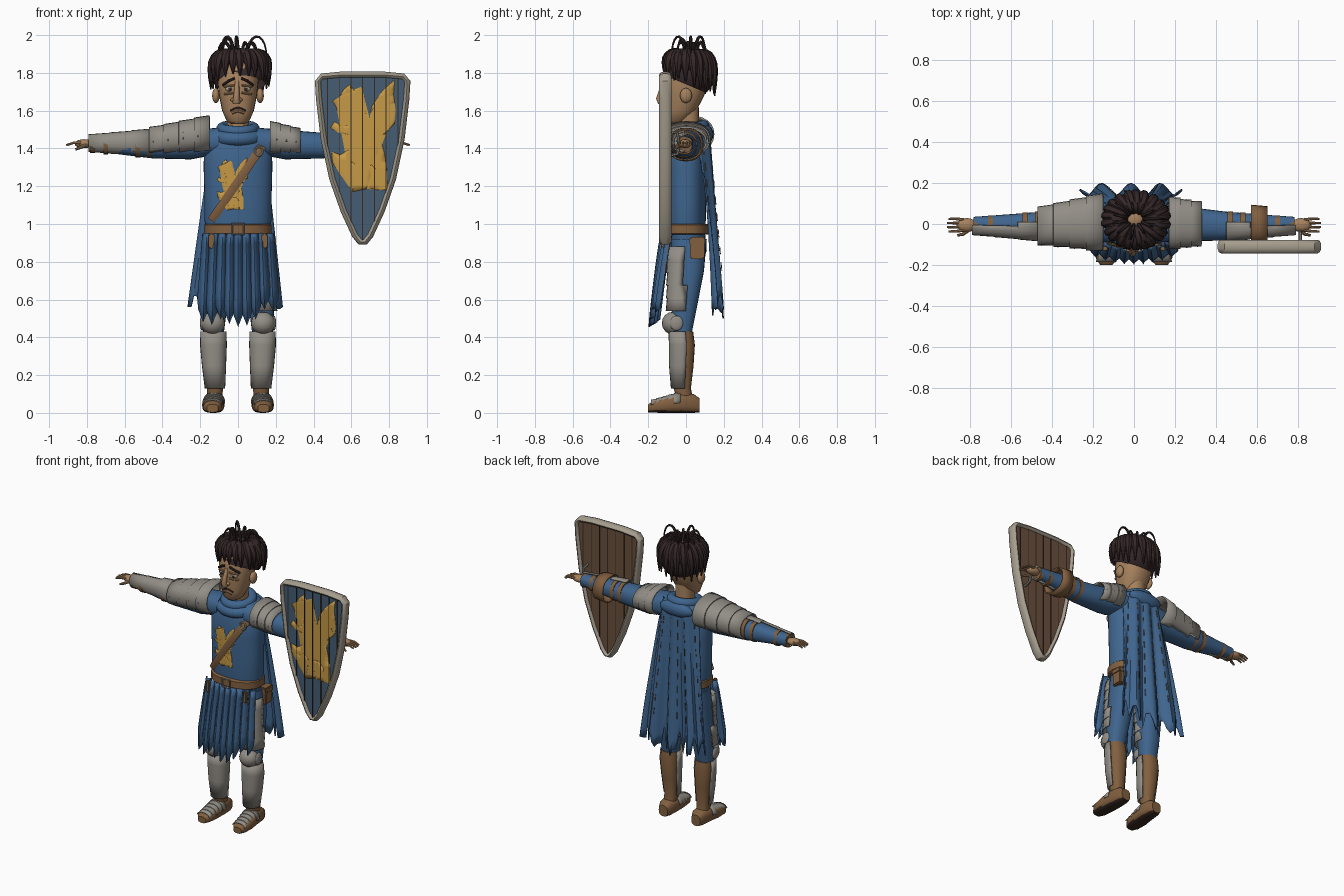
import bpy, bmesh, math, random
from mathutils import Vector, Matrix
from mathutils.bvhtree import BVHTree
from mathutils.geometry import interpolate_bezier

random.seed(4)
if "Cube" in bpy.data.objects:
    bpy.data.objects.remove(bpy.data.objects["Cube"], do_unlink=True)


def material(name, *rgb):
    m = bpy.data.materials.new(name)
    m.use_nodes = True
    m.diffuse_color = (*rgb, 1)
    m.node_tree.nodes["Principled BSDF"].inputs["Base Color"].default_value = (*rgb, 1)
    return m


BLUE = material("cloth blue", .05, .13, .27)
FIELD = material("shield blue", .06, .11, .17)
STEEL = material("worn steel", .29, .27, .24)
LEATHER = material("brown leather", .22, .115, .05)
WOOD = material("plank brown", .14, .08, .045)
GOLD = material("emblem gold", .56, .32, .06)
SKIN = material("skin", .38, .22, .11)
HAIR = material("dark hair", .035, .02, .021)
SOLE = material("dark sole", .04, .022, .015)
RIM = material("pale rim", .38, .34, .27)


def make(name, bm, mats, rule=None, solid=0):
    """Turn a bmesh into an object; rule picks a material slot per face."""
    bmesh.ops.recalc_face_normals(bm, faces=bm.faces)
    for f in bm.faces:
        f.material_index = int(rule(f.calc_center_median(), f.normal)) if rule else 0
    me = bpy.data.meshes.new(name)
    bm.to_mesh(me)
    for m in mats:
        me.materials.append(m)
    ob = bpy.data.objects.new(name, me)
    bpy.context.collection.objects.link(ob)
    if solid:
        mod = ob.modifiers.new("thickness", "SOLIDIFY")
        mod.thickness, mod.offset = solid, 0
    return ob


def skin_rings(bm, rings, closed=False, cap=True):
    n = len(rings[0])
    vs = [[bm.verts.new(p) for p in r] for r in rings]
    for i in range(len(vs) - (not closed)):
        a, b = vs[i], vs[(i + 1) % len(vs)]
        for j in range(n):
            bm.faces.new((a[j], a[(j + 1) % n], b[(j + 1) % n], b[j]))
    if cap and not closed:
        bm.faces.new(vs[0])
        bm.faces.new(vs[-1])


def loft(bm, rings, axis="z", s=1, n=24, power=2.3, keep=None, cap=True):
    """Rings are (position on axis, centre u, centre v, radius u, radius v)."""
    out = []
    for t, cu, cv, ru, rv in rings:
        ring = []
        for k in range(n):
            a = math.tau * k / n
            c, d = math.cos(a), math.sin(a)
            u = cu + ru * math.copysign(abs(c) ** (2 / power), c)
            v = cv + rv * math.copysign(abs(d) ** (2 / power), d)
            p = {"x": (t, u, v), "y": (u, t, v), "z": (u, v, t)}[axis]
            ring.append((p[0] * s, p[1], p[2]))
        out.append(ring)
    skin_rings(bm, out, cap=cap)
    if keep:
        bad = [f for f in bm.faces if not keep(f.calc_center_median())]
        bmesh.ops.delete(bm, geom=bad, context="FACES")


def bands(a, b, count, flare=1.06):
    """Rings of overlapping plates between two end rings."""
    out = []
    for i in range(count):
        for j, f in ((i, 1), (i + 1, flare)):
            r = [p + (q - p) * j / count for p, q in zip(a, b)]
            out.append((*r[:3], r[3] * f, r[4] * f))
    return out


def sweep(bm, pts, w, h=None, ref=(0, 1, 0), n=8, closed=False, taper=lambda t: 1):
    pts, h, rings = [Vector(p) for p in pts], h or w, []
    m = len(pts)
    for i, p in enumerate(pts):
        nxt = pts[(i + 1) % m] if closed else pts[min(i + 1, m - 1)]
        t = (nxt - (pts[i - 1] if closed else pts[max(i - 1, 0)])).normalized()
        side = t.cross(Vector(ref)).normalized()
        up, k = side.cross(t), taper(i / (m - 1))
        rings.append([p + (side * w * math.cos(a) + up * h * math.sin(a)) * k
                      for a in (math.tau * (j + .5) / n for j in range(n))])
    skin_rings(bm, rings, closed)


def ball(bm, c, r, seg=16):
    bmesh.ops.create_uvsphere(bm, u_segments=seg, v_segments=seg // 2, radius=1,
                              matrix=Matrix.Translation(c) @ Matrix.Diagonal((*r, 1)))


def box(bm, c, size):
    bmesh.ops.create_cube(bm, size=1, matrix=Matrix.Translation(c) @ Matrix.Diagonal((*size, 1)))


def part(name, mat, build, *args, rule=None, solid=0, **kw):
    bm = bmesh.new()
    build(bm, *args, **kw)
    mats = mat if isinstance(mat, list) else [mat]
    return make(name, bm, mats, rule, solid)


def caster(ob):
    bm = bmesh.new()
    bm.from_mesh(ob.data)
    tree = BVHTree.FromBMesh(bm)
    return lambda x, z, lift=0: tree.ray_cast(Vector((x, -1, z)), Vector((0, 1, 0)))[0] - Vector((0, lift, 0))


# Torso, hips and belt
torso = part("tunic", BLUE, loft, [(.93, 0, 0, .155, .095), (1.02, 0, 0, .178, .105), (1.15, 0, 0, .178, .105),
             (1.3, 0, 0, .182, .108), (1.4, 0, 0, .18, .105), (1.47, 0, .005, .155, .09), (1.52, 0, .01, .09, .07)], n=40)
part("hips", BLUE, loft, [(.8, 0, .01, .12, .08), (.86, 0, .01, .16, .1), (.96, 0, 0, .162, .1)])
part("belt", LEATHER, loft, [(.945, 0, 0, .172, .118), (.95, 0, 0, .178, .124), (.995, 0, 0, .178, .124), (1, 0, 0, .172, .118)])
bm = bmesh.new()
sweep(bm, [(x, -.13, z) for x, z in ((-.03, .945), (.03, .945), (.03, 1), (-.03, 1))], .006, closed=True)
make("belt_buckle", bm, [STEEL])
bm = bmesh.new()
box(bm, (.17, .06, .87), (.05, .075, .11))
box(bm, (.173, .06, .91), (.056, .083, .04))
for s in (-1, 1):
    box(bm, (s * .14, -.12, .91), (.03, .02, .08))
bmesh.ops.bevel(bm, geom=bm.edges[:], offset=.007, segments=2, affect="EDGES")
make("belt_pouches", bm, [LEATHER])

# Shoulder strap laid on the chest
on_chest = caster(torso)
bm = bmesh.new()
sweep(bm, [on_chest(-.14 + .28 * i / 12, 1.02 + .41 * i / 12, .005) for i in range(13)], .024, .007)
make("shoulder_strap", bm, [LEATHER])
bm = bmesh.new()
ring_at = on_chest(.11, 1.385, .014)
sweep(bm, [ring_at + Vector((.02 * math.cos(a), 0, .024 * math.sin(a))) for a in (math.tau * i / 16 for i in range(16))],
      .006, closed=True)
make("strap_ring", bm, [RIM])

# Winged beast emblem, used on the chest and on the shield
BEAST = [(19, 108), (25, 101), (31, 106), (34, 95), (34, 81), (39, 74), (41, 86), (51, 101), (64, 113), (63, 98),
         (65, 83), (58, 75), (64, 69), (56, 61), (49, 58), (53, 43), (56, 28), (57, 3), (48, 3), (48, 21), (41, 28),
         (34, 28), (34, 15), (36, 4), (22, 1), (25, 15), (26, 28), (18, 33), (13, 28), (2, 30), (1, 41), (10, 38),
         (18, 43), (24, 47), (20, 58), (8, 60), (0, 65), (4, 71), (13, 65), (20, 71), (16, 81), (6, 85), (2, 92), (9, 96), (13, 103)]


def emblem(name, x, z, size, surface):
    bm = bmesh.new()
    f = bm.faces.new([bm.verts.new((x + u * size, 0, z + v * size)) for u, v in BEAST])
    bmesh.ops.triangulate(bm, faces=[f])
    for axis, start in ((0, x), (2, z)):
        for k in range(1, 14):
            co, no = Vector(), Vector()
            co[axis], no[axis] = start + k * 8 * size, 1
            bmesh.ops.bisect_plane(bm, geom=bm.verts[:] + bm.edges[:] + bm.faces[:], plane_co=co, plane_no=no)
    for v in bm.verts:
        v.co.y = surface(v.co.x, v.co.z)
    make(name, bm, [GOLD], solid=.004)


emblem("chest_emblem", -.112, 1.07, .0025, lambda x, z: on_chest(x, z, .003).y)

# Ragged skirt strips with stitching
cloth, stitch = bmesh.new(), bmesh.new()
for i in range(9):
    x0 = -.165 + .0415 * i
    tip = .47 + (.1 * random.random() if i != 4 else 0)
    rows = []
    for j in range(9):
        v = j / 8
        z = .95 + (tip - .95) * v
        half = (.021 + .016 * v) * (1 if j < 7 else (8 - j) * .7 + .05)
        x, y = x0 * (1 + .12 * v), -.118 - .065 * v ** .8 + 1.2 * x0 * x0
        rows.append([Vector((x - half, y + .012, z)), Vector((x, y - .012, z - .015 * (j == 8))), Vector((x + half, y + .012, z))])
    vs = [[cloth.verts.new(p) for p in r] for r in rows]
    for a, b in zip(vs, vs[1:]):
        for k in (0, 1):
            cloth.faces.new((a[k], a[k + 1], b[k + 1], b[k]))
    for j in range(1, 7, 2):
        sweep(stitch, [rows[j + e][k] + Vector((0, -.004, 0)) for e in (0, 1) for k in (2,)], .003, n=4)
make("skirt_strips", cloth, [BLUE], solid=.008)
make("skirt_stitching", stitch, [LEATHER])


# Cape with folds and a jagged hem
def cape_point(u, v, hem=0):
    y = .118 + .05 * v + .024 * (.2 + v) * math.cos(u * 11) - .07 * u ** 4 * (1 - v) ** 2
    return Vector((u * (.135 + .115 * v) - .015 * v, y, 1.5 - v * (.88 + hem)))


bm, cols = bmesh.new(), 32
grid = [[bm.verts.new(cape_point(i / 16 - 1, j / 14, (.06, 0, -.05, .07)[i // 2 % 4] if i % 4 else .12 - .06 * abs(i / 16 - 1)))
         for i in range(cols + 1)] for j in range(15)]
for a, b in zip(grid, grid[1:]):
    for i in range(cols):
        bm.faces.new((a[i], a[i + 1], b[i + 1], b[i]))
make("cape", bm, [BLUE], solid=.008)
bm = bmesh.new()
for u in (-.85, -.5, -.15, .2, .55, .85):
    for j in range(1, 9):
        sweep(bm, [cape_point(u, (j + e) / 10) + Vector((0, .005, 0)) for e in (0, .5)], .003, n=4)
make("cape_stitching", bm, [WOOD])

# Scarf and hood
bm = bmesh.new()
for z, rx, ry, w in ((1.505, .085, .085, .03), (1.465, .115, .1, .036)):
    sweep(bm, [(rx * math.cos(a), .01 + ry * math.sin(a), z + .015 * math.sin(a)) for a in (math.tau * k / 28 for k in range(28))],
          w, ref=(0, 0, 1), n=12, closed=True)
ball(bm, (0, .105, 1.475), (.125, .04, .05))
make("scarf", bm, [BLUE])

# Legs and boots
for s, side in ((1, "left"), (-1, "right")):
    part(side + "_thigh", BLUE, loft, [(.42, .13, -.02, .055, .05), (.55, .125, -.01, .066, .066),
         (.75, .11, .01, .078, .085), (.92, .09, .015, .08, .095)], s=s)
    shin = [(.07, .125, -.005, .04, .043), (.13, .122, -.02, .043, .046), (.25, .127, -.018, .053, .058),
            (.36, .13, -.015, .06, .062), (.43, .13, -.02, .058, .058)]
    part(side + "_shin", LEATHER, loft, shin, s=s)
    part(side + "_greave", STEEL, loft, [(t, x, y - .003, a + .006, b + .006) for t, x, y, a, b in shin[1:]],
         s=s, keep=lambda c: c.y < -.008, cap=False, solid=.01)
    part(side + "_thigh_plates", STEEL, loft, bands((.88, .115, -.005, .076, .09), (.54, .13, -.025, .07, .074), 5),
         s=s, keep=lambda c: c.y < -.005, cap=False, solid=.008)
    bm = bmesh.new()
    ball(bm, (s * .133, -.07, .475), (.064, .058, .06))
    ball(bm, (s * .19, -.05, .475), (.012, .035, .04))
    make(side + "_knee_guard", bm, [STEEL])
    foot = [(-.2, .135, .024, .03, .021), (-.17, .135, .034, .05, .033), (-.1, .132, .042, .058, .042),
            (-.03, .126, .052, .055, .052), (.04, .124, .05, .048, .05), (.072, .124, .04, .033, .037)]
    part(side + "_boot", [LEATHER, SOLE], loft, foot, axis="y", s=s, power=2.8, rule=lambda c, n: c.z < .012)
    part(side + "_toe_plates", STEEL, loft, bands((-.03, .127, .054, .056, .055), (-.185, .135, .032, .046, .033), 5, 1.07),
         axis="y", s=s, keep=lambda c: c.z > .047, cap=False, solid=.005)

# Arms
for s, side in ((1, "left"), (-1, "right")):
    part(side + "_sleeve", BLUE, loft, [(.1, 0, 1.44, .09, .07), (.25, 0, 1.42, .085, .078), (.45, -.01, 1.415, .07, .068),
         (.6, -.01, 1.42, .058, .055), (.78, -.005, 1.425, .04, .036)], axis="x", s=s)
    part(side + "_vambrace", STEEL, loft, bands((.45, -.012, 1.43, .07, .072), (.79, -.005, 1.428, .044, .042), 3, 1.03),
         axis="x", s=s, keep=lambda c: c.y < 0, cap=False, solid=.008)
    bm = bmesh.new()
    for x, r in ((.47, .071), (.53, .067), (.7, .051), (.77, .043)):
        loft(bm, [(x - .013, -.01, 1.42, r, r), (x + .013, -.01, 1.42, r, r)], axis="x", s=s)
    make(side + "_arm_straps", bm, [LEATHER])
    bm = bmesh.new()
    ball(bm, (s * .815, -.005, 1.425), (.05, .034, .024))
    for k in range(4):
        y = -.03 + .017 * k
        sweep(bm, [(s * .83, y, 1.43), (s * .87, y * 1.2, 1.43), (s * (.903 + .007 * (k in (1, 2))), y * 1.2, 1.418)],
              .009, taper=lambda t: 1 - .4 * t)
    sweep(bm, [(s * .8, -.025, 1.42), (s * .835, -.05, 1.405), (s * .86, -.055, 1.395)], .011, ref=(0, 0, 1), taper=lambda t: 1 - .4 * t)
    make(side + "_hand", bm, [SKIN])
    # Layered shoulder plates with rivets
    plates = bands((.17, .005, 1.455, .122, .085), (.33, 0, 1.435, .1, .065), 3) if s > 0 else \
        bands((.15, .01, 1.475, .135, .096), (.47, -.01, 1.435, .085, .07), 4)
    part(side + "_shoulder_plates", STEEL, loft, plates, axis="x", s=s, keep=lambda c: c.z > 1.38, cap=False, solid=.01)
    bm = bmesh.new()
    for x, y, z, ry, rz in plates[1::2]:
        for k in range(11):
            a = math.pi * k / 10
            ball(bm, (s * (x - .02), y + ry * math.cos(a), z + rz * math.sin(a)), (.007, .007, .007), 6)
    make(side + "_rivets", bm, [STEEL])

# Shield
MID, DEEP = .66, -.11
HALF = [(.012, .905), (.04, .94), (.1, 1.07), (.16, 1.24), (.205, 1.45), (.23, 1.66), (.236, 1.755), (.215, 1.78), (.11, 1.79)]
outline = [(MID + w, DEEP, z) for w, z in HALF] + [(MID - w, DEEP, z) for w, z in reversed(HALF)]
bm = bmesh.new()
skin_rings(bm, [[(x, DEEP + d, z) for x, y, z in outline] for d in (-.018, .018)])
make("shield_board", bm, [FIELD, WOOD], lambda c, n: n.y > .5)
part("shield_rim", RIM, sweep, outline, .018, .033, n=10, closed=True)
bm = bmesh.new()
for k in range(-3, 4):
    w = abs(k) * .062
    low = next(z0 + (z1 - z0) * (w - a) / (b - a) for (a, z0), (b, z1) in zip([(0, .9)] + HALF, HALF) if w <= b)
    for d in (-.022, .018):
        box(bm, (MID + k * .062, DEEP + d, (low + 1.78) / 2), (.005, .005, 1.78 - low))
make("shield_seams", bm, [SOLE])
emblem("shield_emblem", .49, 1.165, .0053, lambda x, z: DEEP - .02)
part("shield_arm_strap", LEATHER, loft, [(.57, 0, 1.42, .09, .085), (.65, -.005, 1.42, .088, .08)], axis="x", cap=False, solid=.008)
part("shield_grip", STEEL, sweep, [(.81, -.09, 1.49), (.81, -.045, 1.48), (.81, -.035, 1.42), (.81, -.045, 1.37), (.81, -.09, 1.36)],
     .009, ref=(1, 0, 0))

# Head and face
part("neck", SKIN, loft, [(1.45, 0, .01, .06, .06), (1.65, 0, .005, .058, .062)])
head = part("head", SKIN, loft, [(1.53, 0, -.055, .035, .035), (1.545, 0, -.05, .06, .055), (1.6, 0, -.03, .084, .085),
            (1.68, 0, -.01, .1, .107), (1.76, 0, 0, .11, .12), (1.84, 0, .01, .1, .11), (1.89, 0, .02, .05, .06)])
on_face = caster(head)
bm = bmesh.new()
sweep(bm, [(-.005, -.112, 1.755), (-.007, -.132, 1.7), (-.008, -.142, 1.665), (-.008, -.13, 1.645)], .02, ref=(1, 0, 0), n=10,
      taper=lambda t: .55 + .5 * t)
white, dark = bmesh.new(), bmesh.new()
for s in (-1, 1):
    ball(bm, (s * .117, .0, 1.68), (.02, .032, .04))
    ball(bm, (s * .02 - .008, -.125, 1.658), (.012, .013, .011), 10)
    ball(white, on_face(s * .045, 1.715, -.008), (.022, .016, .015))
    ball(dark, on_face(s * .043, 1.712, .004), (.009, .007, .009), 10)
    sweep(dark, [on_face(s * x, z, .004) for x, z in ((.018, 1.772), (.05, 1.758), (.08, 1.735))], .008)
    for z in (1.735, 1.695):
        sweep(bm, [on_face(s * x, z - .004 * k, .004) for k, x in enumerate((.02, .045, .072))], .006)
sweep(dark, [on_face(-.04 + .01 * k, 1.6 + .016 * math.sin(math.pi * k / 8), .001) for k in range(9)], .004)
sweep(bm, [on_face(-.03 + .01 * k, 1.588 + .01 * math.sin(math.pi * k / 6), .001) for k in range(7)], .009)
make("nose_ears_and_lids", bm, [SKIN])
make("eye_whites", white, [RIM])
make("brows_pupils_and_mouth", dark, [HAIR])

# Hair: sloping cap, two layers of locks, loose curls and a bald crown
bm = bmesh.new()
ball(bm, (.01, .018, 1.78), (.145, .132, .115), 24)
cut = bmesh.ops.bisect_plane(bm, geom=bm.verts[:] + bm.edges[:] + bm.faces[:], plane_co=(0, -.12, 1.79),
                             plane_no=(0, -.42, -1), clear_outer=True)
for layer, count in ((0, 22), (1, 18)):
    for i in range(count):
        a = math.tau * (i + .5 * layer) / count + random.uniform(-.06, .06)
        d, k = Vector((math.cos(a), .85 * math.sin(a), 0)), 1 - .14 * layer
        end = 1.737 - .05 * math.sin(a) + .06 * layer + random.uniform(-.015, .015)
        c, e = Vector((.01, .02, 0)), Vector((math.cos(a + .15), .85 * math.sin(a + .15), 0))
        path = interpolate_bezier(*[c + v * r * k + Vector((0, 0, z)) for v, r, z in
                                    ((d, .05, 1.89), (d, .1, 1.935), (e, .17, 1.9), (e, .155, end))], 10)
        sweep(bm, path, .026, ref=(-math.sin(a), math.cos(a), 0), n=7,
              taper=lambda t: min(1, .5 + t) * (1 if t < .7 else .15 + .85 * (1 - t) / .3))
for i in range(11):
    a, r = math.tau * i / 11, .05 if i % 4 == 0 else random.uniform(.03, .044)
    d = Vector((math.cos(a), .7 * math.sin(a), 0))
    sweep(bm, [Vector((.005, .025, 1.895)) + d * (.045 + r * (1 - math.cos(q))) + Vector((0, 0, 1.95 * r * math.sin(q)))
               for q in (.36 * k for k in range(12))], .01, ref=(-math.sin(a), math.cos(a), 0), n=6, taper=lambda t: 1.05 - .8 * t)
make("hair", bm, [HAIR])
part("bald_crown", SKIN, ball, (0, .025, 1.885), (.05, .045, .022))

# Smooth shading with crisp edges
for ob in bpy.context.scene.objects:
    ob.select_set(ob.type == "MESH")
    if ob.type == "MESH":
        bpy.context.view_layer.objects.active = ob
bpy.ops.object.shade_smooth_by_angle(angle=math.radians(40))
